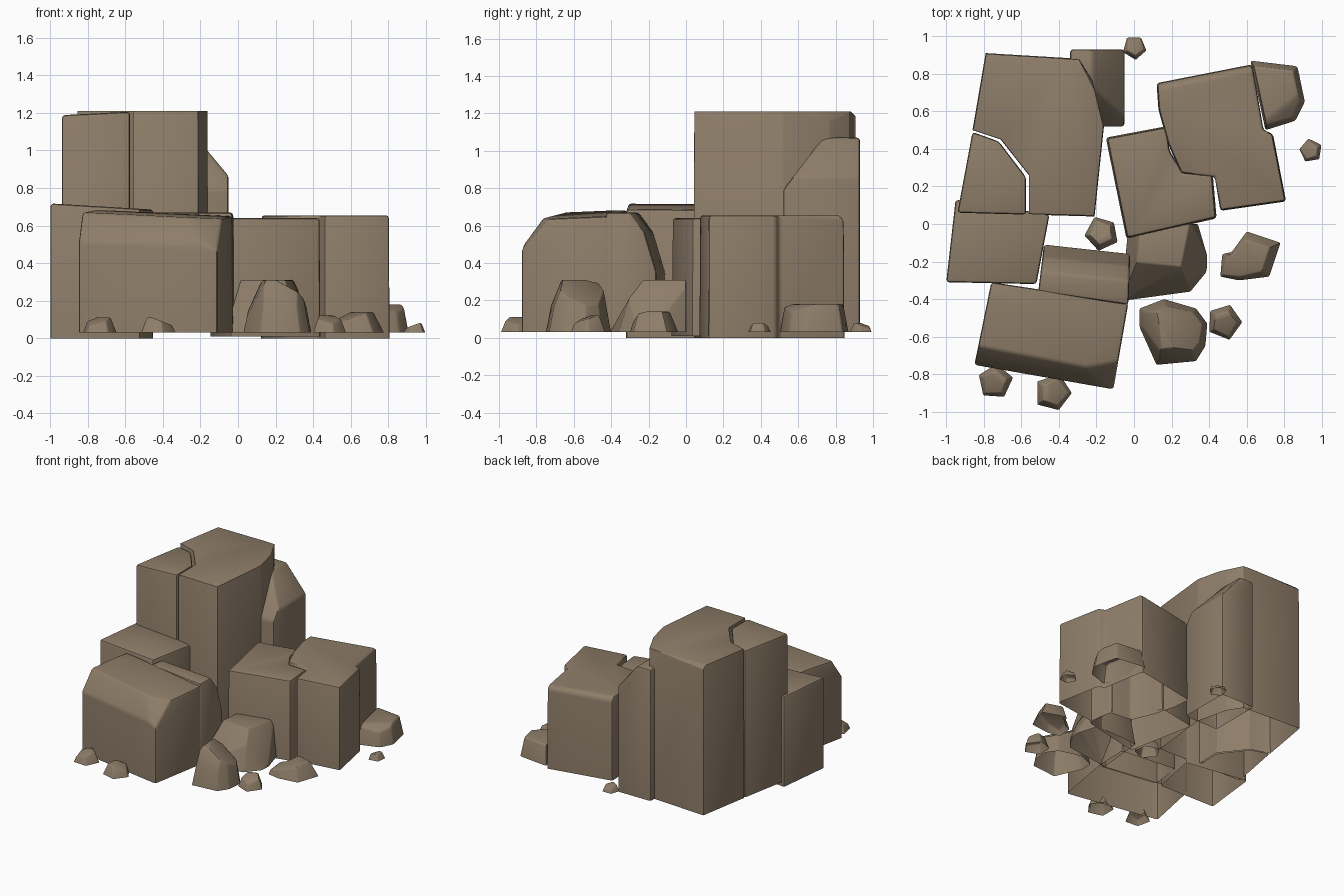
import bpy
import bmesh
import math
import random
from mathutils import Vector

default_cube = bpy.data.objects.get("Cube")
if default_cube:
    bpy.data.objects.remove(default_cube, do_unlink=True)

# Single stone colour
stone = bpy.data.materials.new("brown_stone")
stone.use_nodes = True
stone_colour = (0.27, 0.205, 0.14, 1)
stone.diffuse_color = stone_colour
shader = next(node for node in stone.node_tree.nodes if node.type == "BSDF_PRINCIPLED")
shader.inputs["Base Color"].default_value = stone_colour
shader.inputs["Roughness"].default_value = 0.9


def rock(name, outline, bottom, top, taper=1.0, shift=(0, 0), cuts=(), bevel=0.016):
    """Extrude an outline, slice it with planes, soften its edges and open its base."""
    mesh_builder = bmesh.new()
    centre = sum((Vector(point) for point in outline), Vector((0, 0))) / len(outline)
    lower = [mesh_builder.verts.new((x, y, bottom)) for x, y in outline]
    upper = []
    for point in outline:
        moved = centre + (Vector(point) - centre) * taper + Vector(shift)
        upper.append(mesh_builder.verts.new((moved.x, moved.y, top)))
    mesh_builder.faces.new(lower)
    mesh_builder.faces.new(upper)
    for index in range(len(outline)):
        after = (index + 1) % len(outline)
        mesh_builder.faces.new((lower[index], lower[after], upper[after], upper[index]))
    bmesh.ops.recalc_face_normals(mesh_builder, faces=mesh_builder.faces[:])

    # Broken planes
    for position, direction in cuts:
        geometry = mesh_builder.verts[:] + mesh_builder.edges[:] + mesh_builder.faces[:]
        result = bmesh.ops.bisect_plane(mesh_builder, geom=geometry, plane_co=position,
                                        plane_no=Vector(direction).normalized(),
                                        clear_outer=True, dist=0.0001)
        border = [item for item in result["geom_cut"] if isinstance(item, bmesh.types.BMEdge)]
        bmesh.ops.holes_fill(mesh_builder, edges=border, sides=0)
    bmesh.ops.recalc_face_normals(mesh_builder, faces=mesh_builder.faces[:])

    # Worn edges
    worn = [edge for edge in mesh_builder.edges
            if any(vert.co.z > bottom + 0.001 for vert in edge.verts)
            and edge.calc_face_angle(0) > 0.2]
    bmesh.ops.bevel(mesh_builder, geom=worn, offset=bevel, offset_type="OFFSET",
                    segments=2, profile=0.5, affect="EDGES", clamp_overlap=True)
    underside = [face for face in mesh_builder.faces
                 if all(vert.co.z < bottom + 0.001 for vert in face.verts)]
    bmesh.ops.delete(mesh_builder, geom=underside, context="FACES")

    mesh = bpy.data.meshes.new(name)
    mesh_builder.to_mesh(mesh)
    mesh_builder.free()
    mesh.materials.append(stone)
    part = bpy.data.objects.new(name, mesh)
    bpy.context.collection.objects.link(part)
    bpy.ops.object.select_all(action="DESELECT")
    part.select_set(True)
    bpy.context.view_layer.objects.active = part
    bpy.ops.object.shade_smooth_by_angle(angle=math.radians(38))
    return part


GROUND = 0.03

# Tall pair of stones at the back
rock("tall_main_block",
     [(-.79, .91), (-.29, .88), (-.22, .77), (-.16, .52), (-.21, .04), (-.56, .05),
      (-.56, .26), (-.71, .45), (-.86, .5)],
     GROUND, 1.21, taper=0.99,
     cuts=[((-.27, .83, 1.21), (1, .5, .3)), ((-.5, .9, 1.19), (0, 1, 1))])
rock("tall_side_block",
     [(-.94, .06), (-.575, .05), (-.575, .25), (-.72, .44), (-.86, .49)],
     GROUND, 1.21, cuts=[((-.7, .2, 1.2), (-.05, 0, 1))])

# Pointed shard beside the tall stones
rock("back_shard", [(-.34, .93), (-.05, .93), (-.05, .52), (-.34, .52)], GROUND, 1.07,
     cuts=[((-.08, .7, .9), (1.2, 0, 1)), ((-.2, .61, .91), (0, -1.3, 1))])

# Stones on the left and front
rock("left_block", [(-.95, .13), (-.45, .05), (-.52, -.32), (-1, -.31)], 0, .72,
     cuts=[((-.95, 0, .715), (.06, 0, 1))])
rock("front_block", [(-.76, -.31), (-.03, -.42), (-.11, -.88), (-.85, -.75)], GROUND, .68,
     cuts=[((-.5, -.4, .67), (.04, -.05, 1)),
           ((-.48, -.74, .62), (-.16, -1, .65)),
           ((-.2, -.76, .63), (.2, -1, .85))])
rock("front_inner_block", [(-.51, -.36), (-.48, -.11), (-.02, -.16), (-.03, -.43)],
     GROUND, .67,
     cuts=[((-.25, -.27, .66), (.1, 1, .75)), ((-.25, -.18, .5), (.1, 1, .3))])

# Interlocking stones on the right
rock("right_front_block",
     [(-.15, .46), (.17, .52), (.19, .39), (.26, .27), (.42, .26), (.44, .03), (-.04, -.08)],
     0.01, .64, taper=0.98)
rock("right_back_block",
     [(.12, .75), (.63, .85), (.69, .5), (.74, .48), (.81, .12), (.46, .07),
      (.43, .25), (.25, .27), (.18, .43), (.13, .61)],
     0, .655, taper=0.99,
     cuts=[((.4, .78, .65), (-.2, 1, 1))])

# Fallen boulders
rock("centre_boulder",
     [(-.07, -.41), (.3, -.36), (.39, -.25), (.39, -.17), (.34, 0), (-.03, -.02)],
     GROUND, .31, taper=0.75, shift=(0, .05),
     cuts=[((.28, -.1, .3), (1, -.2, .5)), ((.1, -.22, .3), (-.1, -1, .75))], bevel=0.01)
rock("front_boulder",
     [(.03, -.45), (.16, -.4), (.33, -.45), (.39, -.53), (.38, -.65), (.33, -.73),
      (.12, -.75), (.03, -.55)],
     GROUND, .31, taper=0.7,
     cuts=[((.14, -.6, .31), (-1, -.1, .45)), ((.24, -.6, .27), (.6, .35, 1)),
           ((.2, -.66, .31), (.1, -1, .4))], bevel=0.008)
rock("back_right_boulder",
     [(.62, .87), (.87, .84), (.91, .65), (.86, .55), (.7, .5)],
     GROUND, .18, taper=0.85, shift=(-.01, 0),
     cuts=[((.78, .62, .18), (.3, -.4, 1))], bevel=0.012)
rock("right_boulder",
     [(.46, -.28), (.47, -.16), (.52, -.15), (.6, -.04), (.78, -.1), (.72, -.28), (.56, -.3)],
     GROUND, .14, taper=0.7,
     cuts=[((.62, -.17, .13), (-.3, -.2, 1))], bevel=0.008)

# Pebbles: name, centre, radius, height and turn
random.seed(4)
pebbles = [
    ("front_left_pebble", (-.74, -.84), .1, .11, 4),
    ("front_middle_pebble", (-.43, -.9), .1, .11, 0),
    ("front_right_pebble", (.48, -.52), .1, .12, 5),
    ("inner_pebble", (-.17, -.05), .09, .13, 2),
    ("right_pebble", (.94, .39), .062, .08, 3),
    ("back_pebble", (.005, .94), .066, .08, 1),
]
for name, (x, y), radius, height, turn in pebbles:
    outline = []
    for side in range(5):
        angle = turn + side * math.tau / 5
        reach = radius * random.uniform(0.92, 1.08)
        outline.append((x + reach * math.cos(angle), y + reach * math.sin(angle)))
    tilt = (math.cos(turn) * 0.4, math.sin(turn) * 0.4, 1)
    rock(name, outline, GROUND, height, taper=0.65,
         cuts=[((x, y, height - 0.01), tilt)], bevel=0.006)
